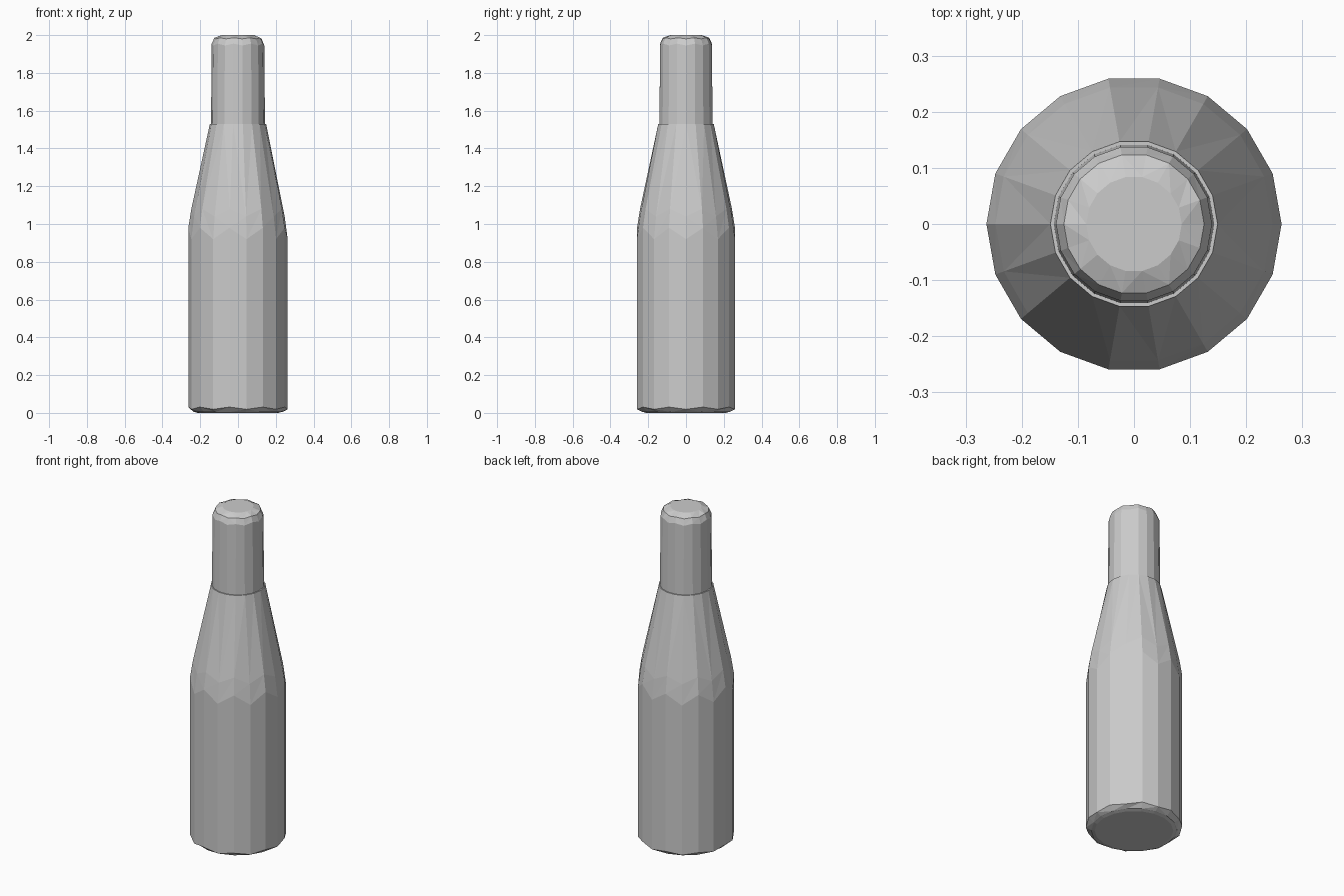
import bpy
import bmesh
from math import cos, sin, tau

cube = bpy.data.objects.get("Cube")
if cube:
    bpy.data.objects.remove(cube, do_unlink=True)

grey = bpy.data.materials.new("plain grey")
grey.use_nodes = True
colour = (0.6, 0.6, 0.6, 1)
grey.diffuse_color = colour
grey.node_tree.nodes["Principled BSDF"].inputs["Base Color"].default_value = colour


def lathe(name, profile, sides):
    """Faceted solid of revolution; each row is radius, height, zigzag."""
    bm = bmesh.new()
    rings = []
    for radius, height, zigzag in profile:
        ring = []
        for i in range(sides):
            a = tau * i / sides
            z = height + (zigzag if i % 2 else -zigzag)
            ring.append(bm.verts.new((radius * cos(a), radius * sin(a), z)))
        rings.append(ring)
    for low, high in zip(rings, rings[1:]):
        for i in range(sides):
            j = (i + 1) % sides
            bm.faces.new((low[i], low[j], high[j], high[i]))
    bm.faces.new(rings[0][::-1])
    bm.faces.new(rings[-1])
    # Split the bent quads so the facets stay flat
    bmesh.ops.connect_verts_nonplanar(bm, angle_limit=0.01, faces=bm.faces[:])
    bmesh.ops.recalc_face_normals(bm, faces=bm.faces[:])
    mesh = bpy.data.meshes.new(name)
    bm.to_mesh(mesh)
    bm.free()
    mesh.materials.append(grey)
    obj = bpy.data.objects.new(name, mesh)
    bpy.context.collection.objects.link(obj)
    return obj


# Body with chamfered base and tapering shoulder
lathe("bottle_body", [
    (0.235, 0.005, 0),
    (0.263, 0.025, 0.006),
    (0.263, 0.95, 0.03),
    (0.247, 1.06, 0.02),
    (0.149, 1.53, 0),
], 18)

# Neck sleeve with rounded top, seated just inside the shoulder rim
lathe("bottle_neck", [
    (0.143, 1.525, 0),
    (0.139, 1.95, 0.005),
    (0.125, 1.983, 0.003),
    (0.085, 2.0, 0),
], 18)

# Underside plate reaching the ground
lathe("bottle_base", [(0.215, 0, 0), (0.235, 0.006, 0)], 18)
